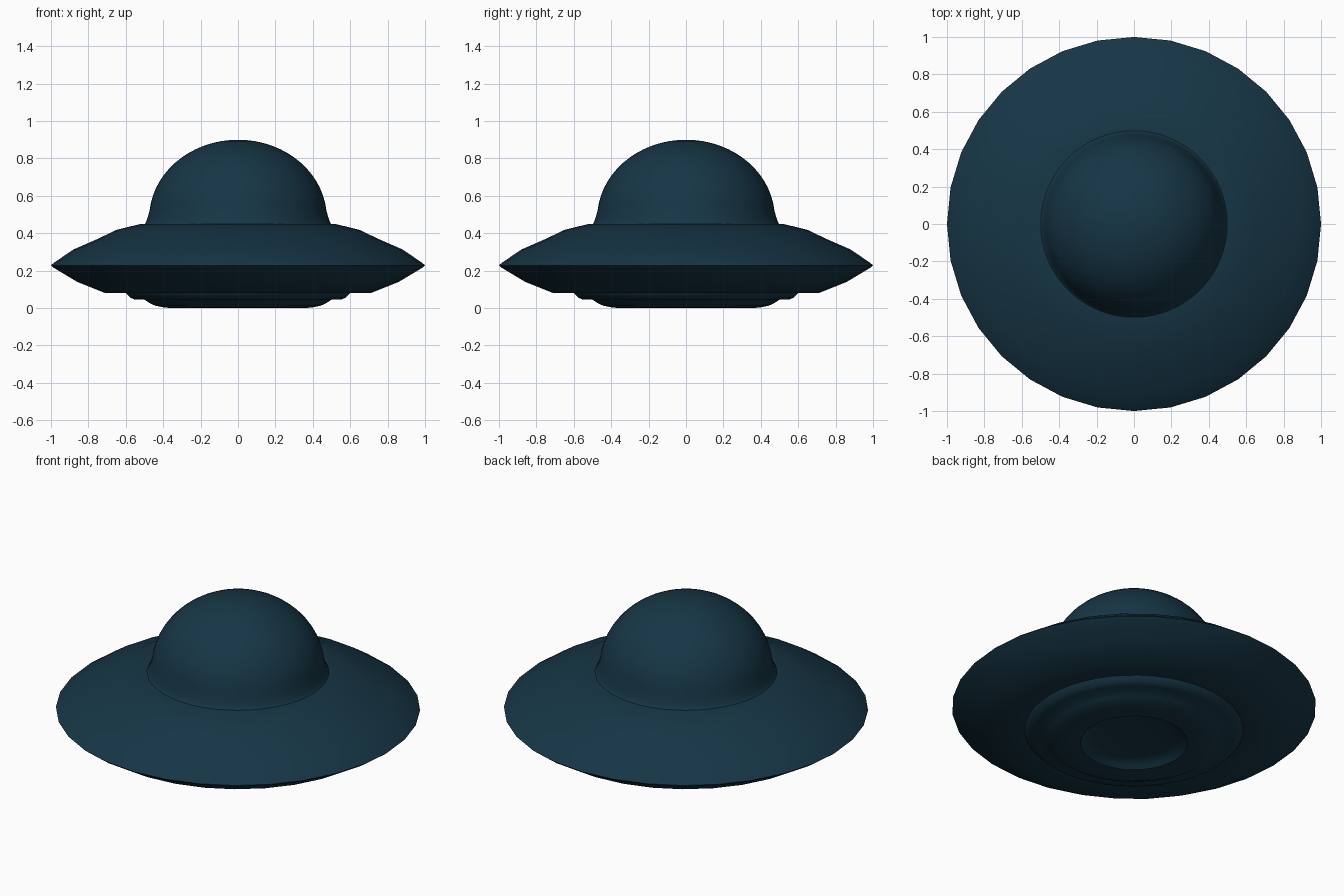
import bpy, bmesh, math

if "Cube" in bpy.data.objects:
    bpy.data.objects.remove(bpy.data.objects["Cube"])

mat = bpy.data.materials.new("dark_teal")
mat.diffuse_color = (0.008, 0.036, 0.06, 1)
mat.use_nodes = True
mat.node_tree.nodes["Principled BSDF"].inputs["Base Color"].default_value = mat.diffuse_color


def lathe(name, profile, sides, angle=35):
    """Spin an (r, z) profile around z; r = 0 ends close to a pole."""
    bm = bmesh.new()
    verts = [bm.verts.new((r, 0, z)) for r, z in profile]
    edges = [bm.edges.new(pair) for pair in zip(verts, verts[1:])]
    bmesh.ops.spin(bm, geom=verts + edges, cent=(0, 0, 0), axis=(0, 0, 1),
                   angle=2 * math.pi, steps=sides, use_duplicate=False)
    bmesh.ops.remove_doubles(bm, verts=bm.verts, dist=1e-4)
    bmesh.ops.recalc_face_normals(bm, faces=bm.faces)
    mesh = bpy.data.meshes.new(name)
    bm.to_mesh(mesh)
    bm.free()
    obj = bpy.data.objects.new(name, mesh)
    bpy.context.collection.objects.link(obj)
    mesh.materials.append(mat)
    bpy.ops.object.select_all(action='DESELECT')
    obj.select_set(True)
    bpy.context.view_layer.objects.active = obj
    bpy.ops.object.shade_smooth_by_angle(angle=math.radians(angle))
    return obj


# Saucer disc with a knife rim and a shallow step underneath
lathe("saucer_disc", [
    (0, 0.45), (0.52, 0.45), (0.65, 0.418), (0.75, 0.37), (0.88, 0.313),
    (0.985, 0.242), (1.0, 0.228), (0.985, 0.215), (0.86, 0.14),
    (0.71, 0.08), (0.61, 0.083), (0, 0.083)], 32)

# Stepped landing ring with a recessed centre
lathe("underside_ring", [
    (0.605, 0.09), (0.595, 0.075), (0.575, 0.055), (0.55, 0.045),
    (0.50, 0.045), (0.47, 0.025), (0.44, 0.012), (0.40, 0.004), (0.36, 0),
    (0.295, 0), (0.275, 0.015), (0.25, 0.03), (0.21, 0.036), (0, 0.036)], 48)

# Dome with a flared collar
arc = [(0.475 * math.cos(a), 0.48 + 0.42 * math.sin(a))
       for a in (math.radians(90) * i / 16 for i in range(1, 17))]
lathe("dome", [(0.505, 0.445), (0.495, 0.453), (0.486, 0.475), (0.48, 0.495)] + arc, 64)
